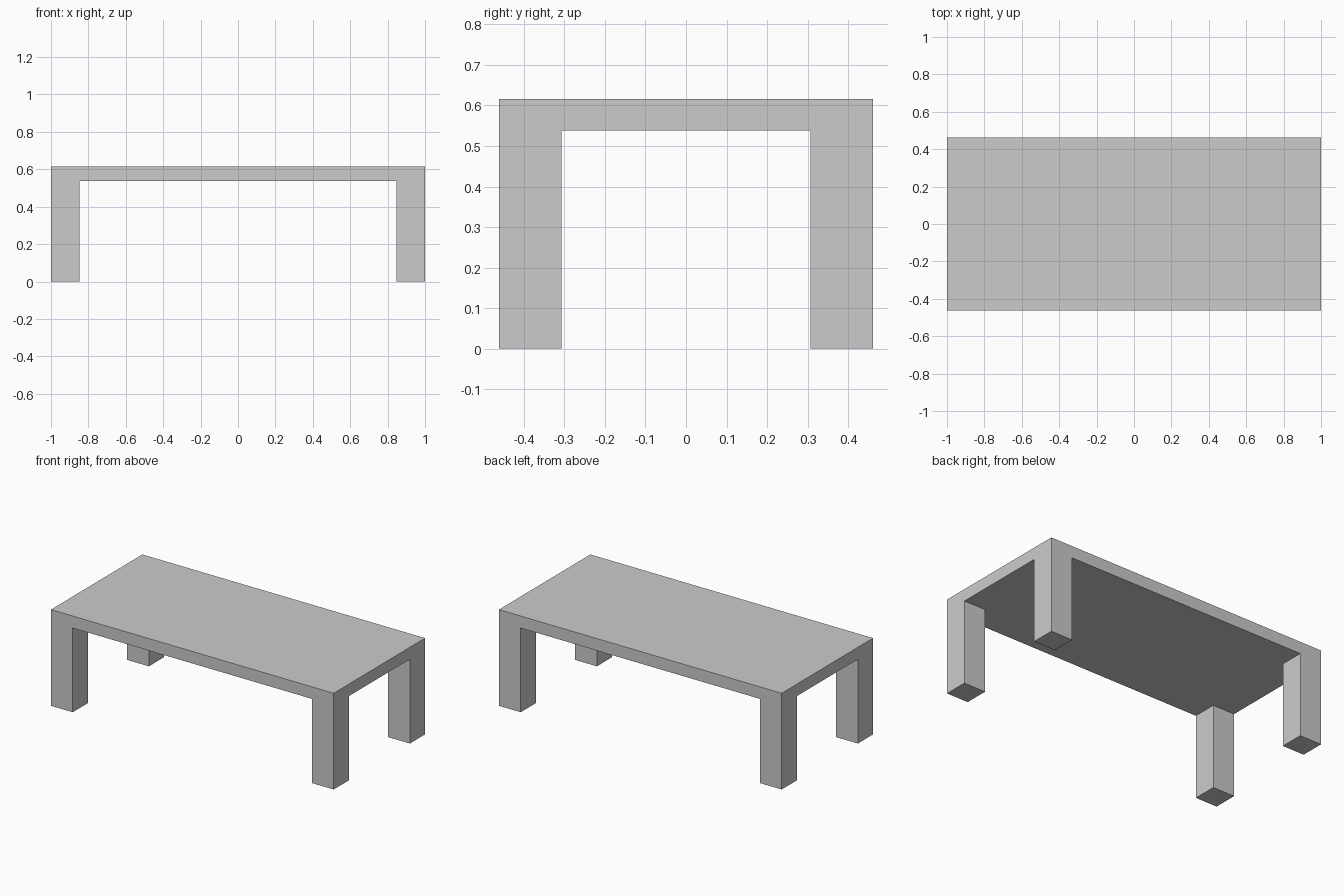
import bpy
import bmesh
from mathutils import Matrix, Vector

if "Cube" in bpy.data.objects:
    bpy.data.objects.remove(bpy.data.objects["Cube"])

U = 1 / 13           # design module: the table is 26 modules long
HALF_X, HALF_Y = 13 * U, 6 * U
HEIGHT, SLAB, LEG = 8 * U, U, 2 * U


def box(name, size, centre):
    mesh = bpy.data.meshes.new(name)
    bm = bmesh.new()
    bmesh.ops.create_cube(bm, size=1, matrix=Matrix.Diagonal((*size, 1)))
    bm.to_mesh(mesh)
    bm.free()
    obj = bpy.data.objects.new(name, mesh)
    obj.location = Vector(centre)
    bpy.context.collection.objects.link(obj)
    return obj


# Table top
box("table_top", (2 * HALF_X, 2 * HALF_Y, SLAB), (0, 0, HEIGHT - SLAB / 2))

# Four square legs, flush with the corners of the top
leg_height = HEIGHT - SLAB
for y_name, sy in (("front", -1), ("back", 1)):
    for x_name, sx in (("left", -1), ("right", 1)):
        box(f"{y_name}_{x_name}_leg", (LEG, LEG, leg_height),
            (sx * (HALF_X - LEG / 2), sy * (HALF_Y - LEG / 2), leg_height / 2))
